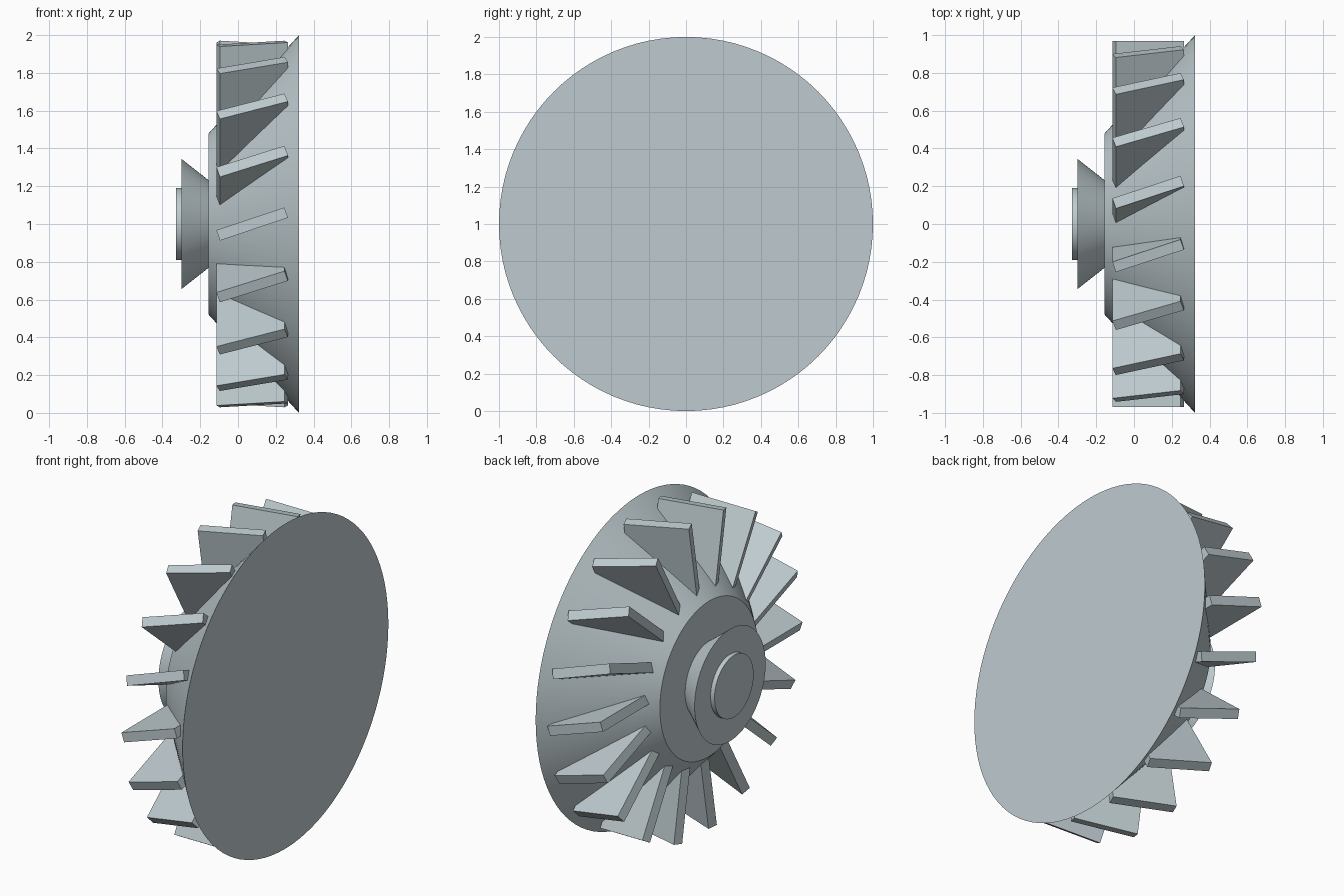
import bpy, bmesh, math
from mathutils import Vector

if "Cube" in bpy.data.objects:
    bpy.data.objects.remove(bpy.data.objects["Cube"])

metal = bpy.data.materials.new("blue_grey_metal")
metal.diffuse_color = (0.52, 0.60, 0.63, 1)
metal.use_nodes = True
metal.node_tree.nodes["Principled BSDF"].inputs["Base Color"].default_value = metal.diffuse_color
CZ = 1.0  # height of the wheel axis


def finish(name, bm, smooth):
    bmesh.ops.recalc_face_normals(bm, faces=bm.faces)
    me = bpy.data.meshes.new(name)
    bm.to_mesh(me)
    bm.free()
    ob = bpy.data.objects.new(name, me)
    bpy.context.collection.objects.link(ob)
    me.materials.append(metal)
    if smooth:
        bpy.ops.object.select_all(action='DESELECT')
        ob.select_set(True)
        bpy.context.view_layer.objects.active = ob
        bpy.ops.object.shade_smooth_by_angle(angle=math.radians(30))
    return ob


def frustum(name, x0, r0, x1, r1, n=96):
    """Closed cone section along the x axis."""
    bm = bmesh.new()
    rings = [[bm.verts.new((x, -r * math.cos(2 * math.pi * i / n),
                            CZ + r * math.sin(2 * math.pi * i / n)))
              for i in range(n)] for x, r in ((x0, r0), (x1, r1))]
    for i in range(n):
        j = (i + 1) % n
        bm.faces.new((rings[0][i], rings[0][j], rings[1][j], rings[1][i]))
    bm.faces.new(rings[0])
    bm.faces.new(rings[1])
    return finish(name, bm, True)


# Rotor body, flared hub and shaft end
frustum("rotor_cone", -0.157, 0.478, 0.323, 1.0)
frustum("flared_hub", -0.30, 0.345, -0.156, 0.232)
frustum("shaft_cap", -0.327, 0.19, -0.299, 0.19)

# Blades: tilted plates whose inner edge is sunk into the cone
COUNT, TILT = 18, math.radians(18.5)
HALF_LEN, HALF_THICK, MID_X, TIP = 0.19, 0.029, 0.075, 0.97
for k in range(COUNT):
    a = 2 * math.pi * k / COUNT
    radial = Vector((0, -math.cos(a), math.sin(a)))
    tangent = Vector((0, math.sin(a), math.cos(a)))
    along = Vector((math.cos(TILT), 0, 0)) + tangent * math.sin(TILT)
    across = Vector((-math.sin(TILT), 0, 0)) + tangent * math.cos(TILT)
    bm = bmesh.new()
    sides = []
    for t in (-HALF_THICK, HALF_THICK):
        sides.append([bm.verts.new(Vector((MID_X, 0, CZ)) + along * s + across * t + radial * r)
                      for s, r in ((-HALF_LEN, 0.46), (HALF_LEN, 0.86),
                                   (HALF_LEN, TIP), (-HALF_LEN, TIP))])
    bm.faces.new(sides[0])
    bm.faces.new(sides[1])
    for i in range(4):
        j = (i + 1) % 4
        bm.faces.new((sides[0][i], sides[0][j], sides[1][j], sides[1][i]))
    finish(f"blade_{k + 1:02d}", bm, False)
